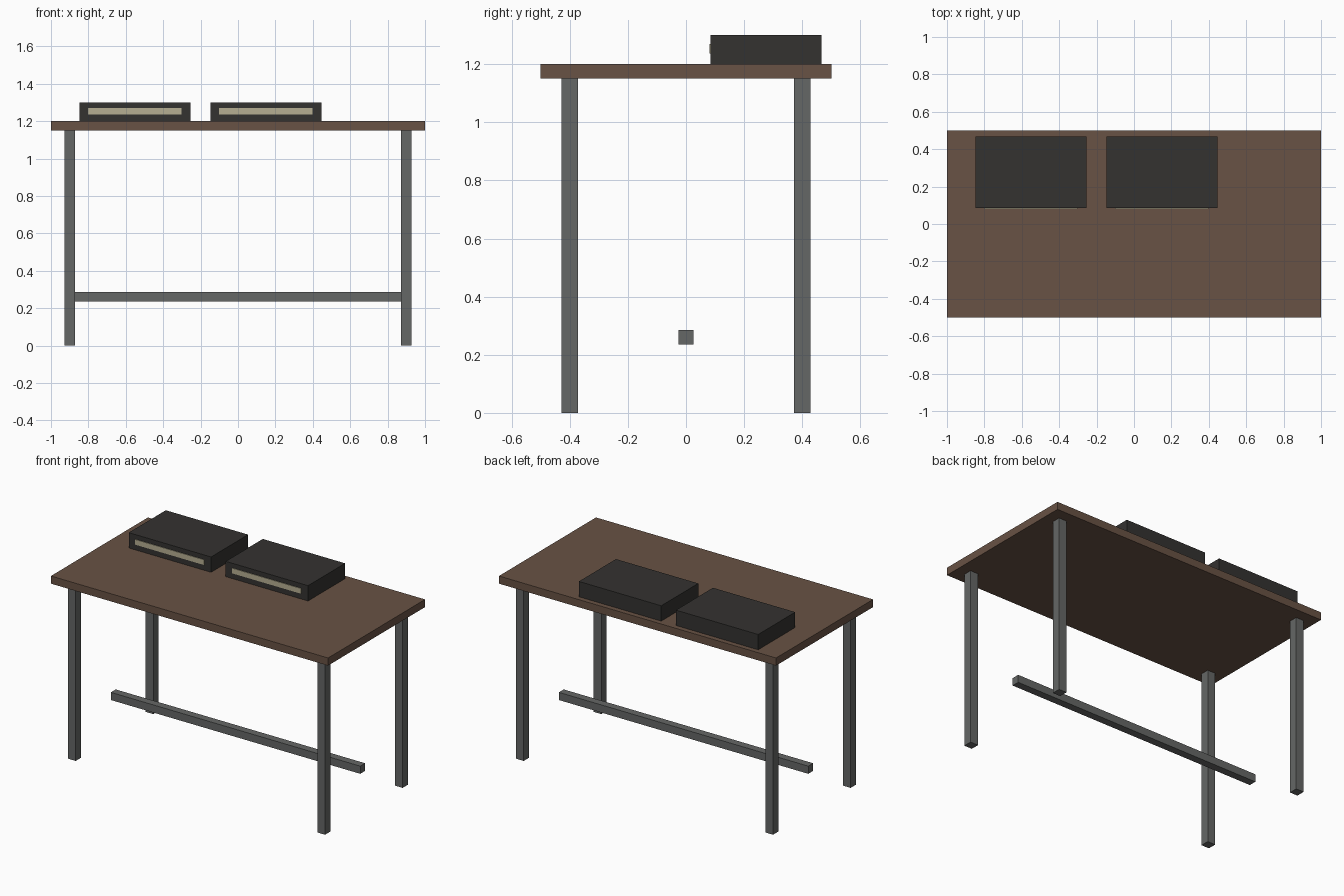
import bpy

if "Cube" in bpy.data.objects:
    bpy.data.objects.remove(bpy.data.objects["Cube"])


def material(name, rgb):
    mat = bpy.data.materials.new(name)
    mat.diffuse_color = (*rgb, 1.0)
    mat.use_nodes = True
    mat.node_tree.nodes["Principled BSDF"].inputs["Base Color"].default_value = mat.diffuse_color
    return mat


def box(name, x, y, z, mat):
    """Box from (min, max) ranges on each axis."""
    ranges = (x, y, z)
    bpy.ops.mesh.primitive_cube_add(size=1, location=[(a + b) / 2 for a, b in ranges])
    obj = bpy.context.object
    obj.name = name
    obj.scale = [b - a for a, b in ranges]
    bpy.ops.object.transform_apply(location=False, rotation=False, scale=True)
    obj.data.materials.append(mat)
    return obj


wood = material("brown_wood", (0.14, 0.085, 0.058))
metal = material("grey_metal", (0.13, 0.135, 0.132))
dark = material("dark_casing", (0.034, 0.032, 0.03))
cream = material("cream_panel", (0.47, 0.43, 0.29))

# Table top
box("table_top", (-1, 1), (-0.5, 0.5), (1.15, 1.2), wood)

# Four square legs
half = 0.028
for side, x in (("left", -0.9), ("right", 0.9)):
    for end, y in (("front", -0.4), ("back", 0.4)):
        box(f"{end}_{side}_leg", (x - half, x + half), (y - half, y + half), (0, 1.15), metal)

# Lengthwise foot bar
box("foot_bar", (-0.9, 0.9), (-0.025, 0.025), (0.236, 0.286), metal)

# Two casings with a light strip on the front
for side, x in (("left", -0.551), ("right", 0.149)):
    box(f"{side}_casing", (x - 0.297, x + 0.297), (0.085, 0.467), (1.2, 1.3), dark)
    box(f"{side}_front_panel", (x - 0.25, x + 0.25), (0.081, 0.09), (1.236, 1.27), cream)
